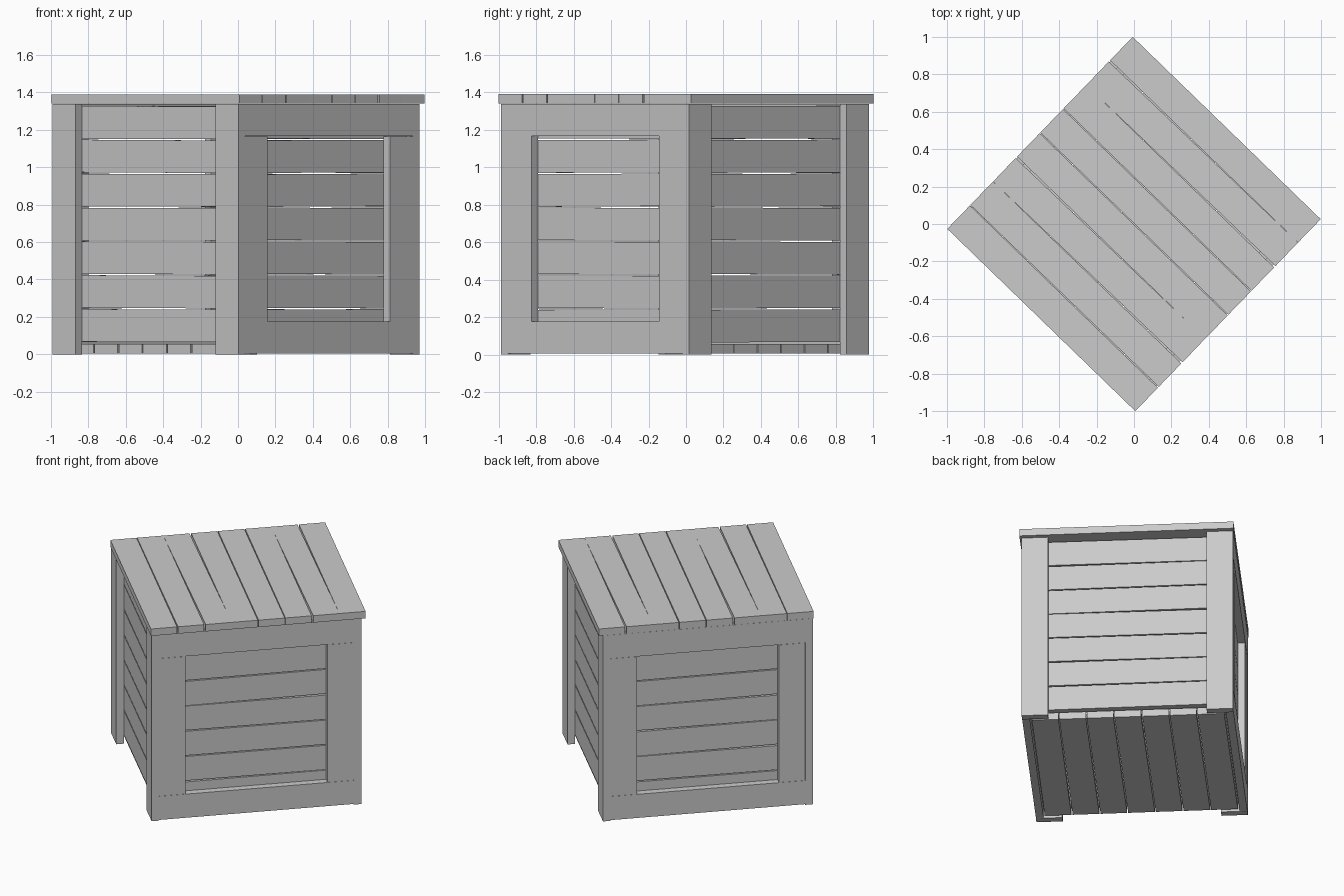
import bpy
import math
import random
from mathutils import Matrix, Vector

random.seed(4)
if "Cube" in bpy.data.objects:
    bpy.data.objects.remove(bpy.data.objects["Cube"], do_unlink=True)

grey = bpy.data.materials.new("weathered_grey")
grey.use_nodes = True
tone = (0.6, 0.6, 0.6, 1)
grey.diffuse_color = tone
grey.node_tree.nodes["Principled BSDF"].inputs["Base Color"].default_value = tone

# The whole crate is turned on its vertical axis
TURN = Matrix.Rotation(math.radians(-44), 4, "Z")
BODY = Matrix.Translation((-0.01, -0.005, 0)) @ TURN

U, V = 0.691, 0.697      # outer half sizes of the body
T = 0.05                 # board thickness
TOP = 1.337              # underside of the lid
PITCH = 0.181            # spacing of neighbouring boards
BOARD = 0.174            # width of one board


def board(name, centre, size, frame=BODY, tilt=0.0, axis="Z"):
    """Rectangular plank, tilted slightly about one axis."""
    bpy.ops.mesh.primitive_cube_add(size=1)
    ob = bpy.context.object
    ob.name = name
    ob.data.materials.append(grey)
    ob.matrix_world = (frame @ Matrix.Translation(Vector(centre))
                       @ Matrix.Rotation(tilt, 4, axis)
                       @ Matrix.Diagonal((*size, 1)))


# Lid boards
lid_tilts = (-0.002, 0, 0.007, -0.002, -0.002, -0.003, 0.005, -0.002)
for i, tilt in enumerate(lid_tilts):
    y = (i - 3.5) * 0.179
    board(f"lid_board_{i + 1}", (0, y, TOP + T / 2 + 0.003),
          (1.40, BOARD, T), TURN, tilt)

# Floor boards
for i in range(7):
    board(f"floor_board_{i + 1}", ((i - 3) * PITCH, 0, 0.03),
          (BOARD, 1.25, T), tilt=random.uniform(-0.003, 0.003))

# Wall slats, framing and corner posts, one pair of sides at a time
wall_u, wall_v = U - T, V - T
for side, s in (("left", 1), ("right", -1)):
    for i in range(7):
        z = 0.153 + i * PITCH
        tilt = random.uniform(-0.005, 0.005)
        board(f"{side}_framed_slat_{i + 1}", (s * (wall_u - T / 2), 0, z),
              (T, 2 * (wall_v - T), BOARD), tilt=tilt, axis="X")
        tilt = random.uniform(-0.005, 0.005)
        board(f"{side}_open_slat_{i + 1}", (0, s * (wall_v - T / 2), z),
              (2 * wall_u, T, BOARD), tilt=tilt, axis="Y")

    # Rails and stiles of the framed side
    x = s * (U - T / 2)
    for level, z in (("bottom", 0.09), ("top", TOP - 0.085)):
        board(f"{side}_{level}_rail", (x, 0, z), (T, 2 * wall_v, 0.17))
    for end, e in (("front", -1), ("back", 1)):
        board(f"{side}_{end}_stile", (x - s * 0.001, e * (wall_v - 0.0875), 0.67),
              (T - 0.002, 0.175, 0.99))
        # Corner posts on the open side
        board(f"{side}_{end}_post", (e * (U - 0.086), s * (V - T / 2), TOP / 2),
              (0.172, T, TOP))
